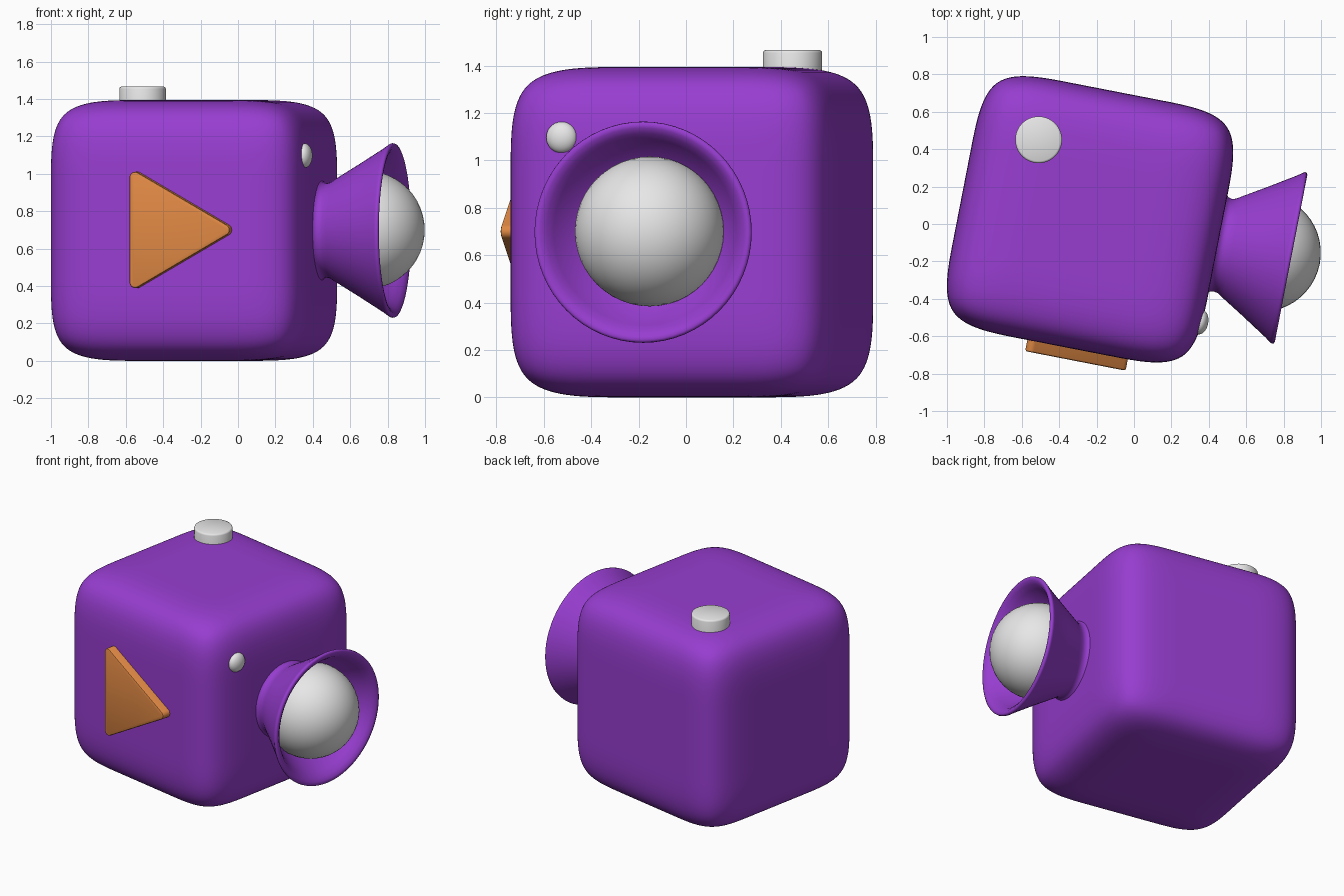
import bpy, bmesh, math
from mathutils import Matrix, Vector

if "Cube" in bpy.data.objects:
    bpy.data.objects.remove(bpy.data.objects["Cube"])

H = 0.697                      # half size of the body cube
BODY = Matrix.Translation((-0.235, 0.025, H)) @ Matrix.Rotation(math.radians(-11), 4, 'Z')


def material(name, rgb):
    m = bpy.data.materials.new(name)
    m.diffuse_color = (*rgb, 1)
    m.use_nodes = True
    m.node_tree.nodes["Principled BSDF"].inputs["Base Color"].default_value = m.diffuse_color
    return m


purple = material("purple", (0.31, 0.047, 0.63))
grey = material("light_grey", (0.8, 0.8, 0.8))
orange = material("orange", (0.75, 0.25, 0.058))


def finish(bm, name, mat, angle=180):
    bmesh.ops.recalc_face_normals(bm, faces=bm.faces)
    me = bpy.data.meshes.new(name)
    bm.to_mesh(me)
    bm.free()
    me.materials.append(mat)
    ob = bpy.data.objects.new(name, me)
    bpy.context.collection.objects.link(ob)
    ob.matrix_world = BODY
    bpy.ops.object.select_all(action='DESELECT')
    ob.select_set(True)
    bpy.context.view_layer.objects.active = ob
    if angle < 180:
        bpy.ops.object.shade_smooth_by_angle(angle=math.radians(angle))
    else:
        me.polygons.foreach_set("use_smooth", [True] * len(me.polygons))
    return ob


def lathe(profile, n=64):
    """Spin (axial, radius) points around local x, capping open ends."""
    bm = bmesh.new()
    rings = [[bm.verts.new((u, r * math.cos(2 * math.pi * i / n), r * math.sin(2 * math.pi * i / n)))
              for i in range(n)] for u, r in profile]
    for a, b in zip(rings, rings[1:]):
        for i in range(n):
            bm.faces.new((a[i], a[(i + 1) % n], b[(i + 1) % n], b[i]))
    bm.faces.new(rings[0])
    bm.faces.new(rings[-1])
    return bm


def ellipsoid(centre, radii):
    bm = bmesh.new()
    bmesh.ops.create_uvsphere(bm, u_segments=48, v_segments=24, radius=1,
                              matrix=Matrix.Translation(centre) @ Matrix.Diagonal((*radii, 1)))
    return bm


# Rounded body: cube with support loops, subdivided
bm = bmesh.new()
bmesh.ops.create_cube(bm, size=2 * H)
bmesh.ops.subdivide_edges(bm, edges=bm.edges[:], cuts=2, use_grid_fill=True)
A = 0.26
for v in bm.verts:
    v.co = Vector([math.copysign(H if abs(c) > H * 0.8 else A, c) for c in v.co])
body = finish(bm, "body", purple)
sub = body.modifiers.new("smooth", 'SUBSURF')
sub.levels = sub.render_levels = 4

# Flared lens hood with a rolled rim
hood = [(0.62, 0.275), (0.690, 0.275), (0.702, 0.258), (0.722, 0.252), (0.745, 0.257), (0.775, 0.276),
        (0.90, 0.352), (1.04, 0.440), (1.068, 0.460), (1.080, 0.467), (1.090, 0.465),
        (1.095, 0.455), (1.092, 0.440), (1.075, 0.417), (1.04, 0.392), (0.92, 0.320), (0.88, 0.25)]
finish(lathe(hood), "lens_hood", purple, 60)

# Lens ball and small side light
finish(ellipsoid((0.935, 0, 0.003), (0.316,) * 3), "lens", grey)
finish(ellipsoid((0.684, -0.427, 0.40), (0.042, 0.066, 0.066)), "side_light", grey)

# Top button
bm = lathe([(0.62, 0.125), (0.757, 0.125), (0.765, 0.122), (0.769, 0.114)], 48)
bmesh.ops.transform(bm, verts=bm.verts, matrix=Matrix.Translation((-0.351, 0.365, 0))
                    @ Matrix.Rotation(math.radians(-90), 4, 'Y'))
finish(bm, "top_button", grey, 50)

# Rounded triangle plate on the front
bm = bmesh.new()
corners = [(-0.175, -0.28, 180), (0.31, 0.0, -60), (-0.175, 0.28, 60)]


def outline(y, r):
    return [bm.verts.new((cx + r * math.cos(math.radians(a0 + 15 * k)), y,
                          cz + 0.003 + r * math.sin(math.radians(a0 + 15 * k))))
            for cx, cz, a0 in corners for k in range(9)]


loops = [outline(y, r) for y, r in ((-0.62, 0.031), (-0.747, 0.031), (-0.755, 0.028), (-0.758, 0.02))]
for a, b in zip(loops, loops[1:]):
    for i in range(len(a)):
        j = (i + 1) % len(a)
        bm.faces.new((a[i], a[j], b[j], b[i]))
bm.faces.new(loops[0])
bm.faces.new(loops[-1])
finish(bm, "front_triangle", orange, 40)
